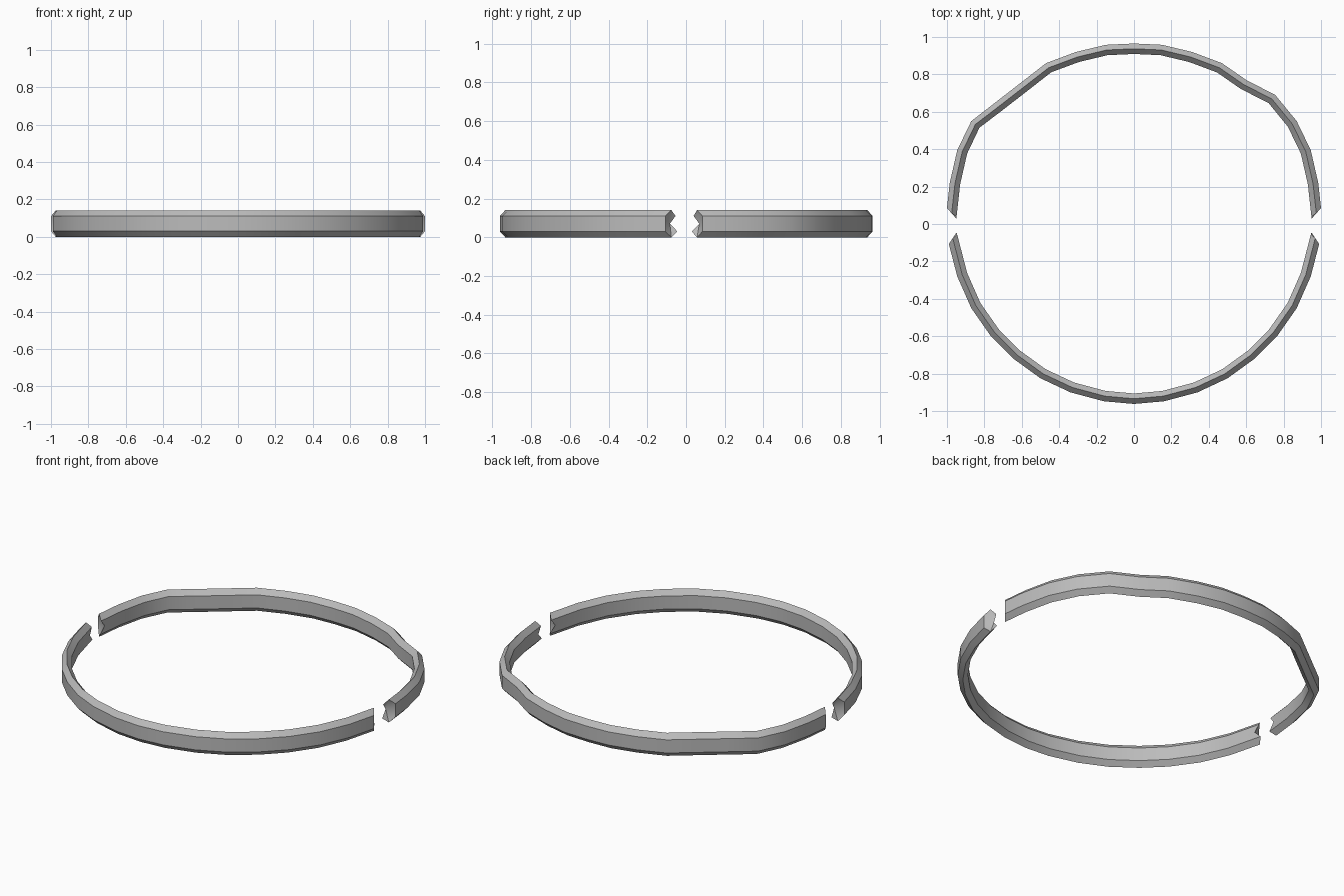
import bpy, bmesh
from mathutils import Vector

if "Cube" in bpy.data.objects:
    bpy.data.objects.remove(bpy.data.objects["Cube"], do_unlink=True)

steel = bpy.data.materials.new("steel_gray")
steel.use_nodes = True
color = (0.5, 0.5, 0.5, 1)
steel.diffuse_color = color
steel.node_tree.nodes["Principled BSDF"].inputs["Base Color"].default_value = color

# Cross-section: (inward depth, height, how far the point reaches past the end)
WIDTH = 0.056
HEIGHT = 0.14
SECTION = [
    (0, 0.03, 0),
    (0, 0.11, 0),
    (WIDTH / 2, HEIGHT, 0.025),
    (WIDTH, 0.11, 0.04),
    (WIDTH, HEIGHT / 2, 0.01),   # notch in the end of the inner wall
    (WIDTH, 0.03, 0.05),
    (WIDTH / 2, 0, 0.025),
]
NOTCH = 4


def band(name, path):
    """Sweep the cross-section along an open path of outer-edge points."""
    bm = bmesh.new()
    points = [Vector(p) for p in path]
    last = len(points) - 1
    rings = []
    for i, p in enumerate(points):
        before, after = points[max(i - 1, 0)], points[min(i + 1, last)]
        if 0 < i < last:
            tangent = ((p - before).normalized() + (after - p).normalized()).normalized()
        else:
            tangent = (after - before).normalized()
        inward = Vector((-tangent.y, tangent.x))
        if inward.dot(p) > 0:
            inward.negate()
        end = -1 if i == 0 else 1 if i == last else 0
        ring = []
        for depth, z, reach in SECTION:
            q = p + inward * depth + tangent * reach * end
            ring.append(bm.verts.new((q.x, q.y, z)))
        rings.append(ring)

    # walls and bevels
    count = len(SECTION)
    for a, b in zip(rings, rings[1:]):
        for j in range(count):
            k = (j + 1) % count
            bm.faces.new((a[j], a[k], b[k], b[j]))
    # notched end caps, fanned from the notch
    for ring in (rings[0], rings[-1]):
        for s in range(1, count - 1):
            bm.faces.new((ring[NOTCH], ring[(NOTCH + s) % count],
                          ring[(NOTCH + s + 1) % count]))
    bmesh.ops.recalc_face_normals(bm, faces=bm.faces)

    mesh = bpy.data.meshes.new(name)
    bm.to_mesh(mesh)
    bm.free()
    mesh.materials.append(steel)
    obj = bpy.data.objects.new(name, mesh)
    bpy.context.collection.objects.link(obj)
    bpy.ops.object.select_all(action="DESELECT")
    obj.select_set(True)
    bpy.context.view_layer.objects.active = obj
    bpy.ops.object.shade_smooth_by_angle(angle=0.5)
    return obj


def mirrored(points):
    return [(-x, y) for x, y in reversed(points)]


# Front half: symmetric arc
front = [(0.16, -0.948), (0.34, -0.9), (0.5, -0.825), (0.645, -0.72),
         (0.765, -0.6), (0.87, -0.45), (0.945, -0.28), (0.99, -0.107)]
band("front_band", mirrored(front) + [(0, -0.962)] + front)

# Back half: kinked on the left, flattened on the right
back = [(0.15, 0.958), (0.31, 0.92), (0.47, 0.86), (0.6, 0.77), (0.755, 0.69),
        (0.87, 0.55), (0.945, 0.395), (0.985, 0.22), (1, 0.085)]
flat = list(back)
start, stop = Vector(back[2]), Vector(back[5])
flat[3] = tuple(start.lerp(stop, 1 / 3))
flat[4] = tuple(start.lerp(stop, 2 / 3))
band("back_band", mirrored(flat) + [(0, 0.965)] + back)
